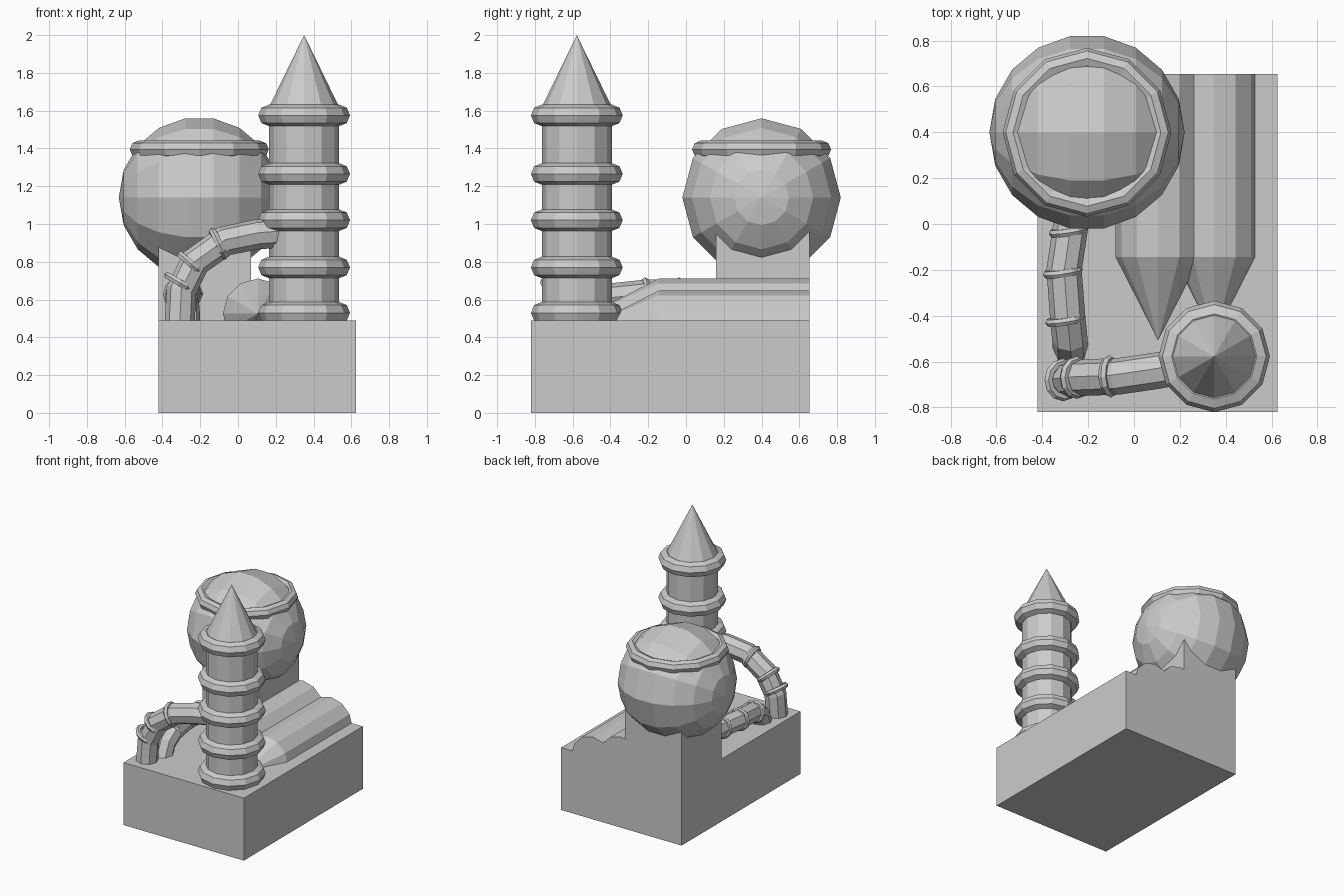
import bpy
from math import pi
from mathutils import Vector

cube = bpy.data.objects.get("Cube")
if cube:
    bpy.data.objects.remove(cube, do_unlink=True)

grey = bpy.data.materials.new("plain_grey")
grey.use_nodes = True
colour = (0.6, 0.6, 0.6, 1)
grey.diffuse_color = colour
grey.node_tree.nodes["Principled BSDF"].inputs["Base Color"].default_value = colour


def finish(name):
    ob = bpy.context.object
    ob.name = name
    ob.data.materials.append(grey)
    return ob


def box(name, low, high):
    low, high = Vector(low), Vector(high)
    bpy.ops.mesh.primitive_cube_add(size=1, location=(low + high) / 2)
    ob = finish(name)
    ob.scale = high - low
    return ob


def cone(name, start, end, r1, r2):
    """Twelve-sided cylinder or cone between two points."""
    start, end = Vector(start), Vector(end)
    axis = end - start
    bpy.ops.mesh.primitive_cone_add(vertices=12, radius1=r1, radius2=r2,
                                    depth=axis.length, location=(start + end) / 2)
    ob = finish(name)
    ob.rotation_euler = axis.to_track_quat("Z", "Y").to_euler()
    return ob


def ring(name, centre, axis, major, minor, sides=8):
    bpy.ops.mesh.primitive_torus_add(major_segments=12, minor_segments=sides,
                                     major_radius=major, minor_radius=minor,
                                     location=centre)
    ob = finish(name)
    ob.rotation_euler = Vector(axis).to_track_quat("Z", "Y").to_euler()
    return ob


def tube(name, points, radius):
    """Faceted bent tube along a path."""
    curve = bpy.data.curves.new(name, "CURVE")
    curve.dimensions = "3D"
    curve.bevel_depth = radius
    curve.bevel_resolution = 2
    curve.use_fill_caps = True
    spline = curve.splines.new("POLY")
    spline.points.add(len(points) - 1)
    for p, co in zip(spline.points, points):
        p.co = (*co, 1)
    spline.use_smooth = False
    curve.materials.append(grey)
    ob = bpy.data.objects.new(name, curve)
    bpy.context.collection.objects.link(ob)


# Base and the pedestal under the sphere
DECK = 0.49
BACK = 0.655
box("base", (-0.42, -0.82, 0), (0.625, BACK, DECK))
box("sphere_pedestal", (-0.42, 0.16, DECK - 0.05), (0.07, BACK, 1.0))

# Sphere with its poles sideways, and the band near its top
bpy.ops.mesh.primitive_uv_sphere_add(segments=12, ring_count=9, radius=0.426,
                                     location=(-0.205, 0.4, 1.14),
                                     rotation=(0, pi / 2, 0))
finish("sphere_tank")
ring("sphere_band", (-0.205, 0.4, 1.395), (0, 0, 1), 0.322, 0.046)

# Tower with pointed roof and round hoops
TX, TY = 0.35, -0.578
cone("tower", (TX, TY, DECK - 0.05), (TX, TY, 1.62), 0.185, 0.185)
cone("tower_roof", (TX, TY, 1.61), (TX, TY, 2.0), 0.19, 0)
for i, z in enumerate((0.53, 0.77, 1.02, 1.265, 1.575)):
    ring(f"tower_hoop_{i}", (TX, TY, z), (0, 0, 1), 0.186, 0.057)

# Two lying tanks with pointed noses, sunk into the deck
for side, x, z in (("right", 0.105, 0.526), ("left", 0.35, 0.462)):
    cone(f"{side}_lying_tank", (x, BACK, z), (x, -0.145, z), 0.185, 0.185)
    cone(f"{side}_tank_nose", (x, -0.145, z), (x, -0.508, z), 0.185, 0)

# Bent pipe from the deck to the tower
tube("tower_pipe", [(-0.31, -0.69, 0.44), (-0.3, -0.68, 0.65), (-0.225, -0.67, 0.8),
                    (-0.07, -0.665, 0.91), (0.1, -0.64, 0.945),
                    (0.32, -0.6, 0.96)], 0.08)
for i, (centre, axis) in enumerate((((-0.31, -0.68, 0.69), (0.5, 0, 0.85)),
                                    ((-0.25, -0.67, 0.79), (0.65, 0, 0.75)),
                                    ((-0.105, -0.665, 0.895), (0.9, 0.05, 0.42)))):
    ring(f"tower_pipe_ring_{i}", centre, axis, 0.073, 0.02, 6)

# Low pipe from the deck to the sphere pedestal
tube("sphere_pipe", [(-0.275, -0.57, 0.42), (-0.28, -0.5, 0.56), (-0.29, -0.4, 0.61),
                     (-0.305, -0.2, 0.63), (-0.275, 0, 0.63),
                     (-0.26, 0.2, 0.63)], 0.077)
for i, (x, y, z) in enumerate(((-0.3, -0.42, 0.61), (-0.31, -0.21, 0.63),
                               (-0.285, -0.03, 0.63))):
    ring(f"sphere_pipe_ring_{i}", (x, y, z), (-0.15, 1, 0.1), 0.07, 0.018, 6)
